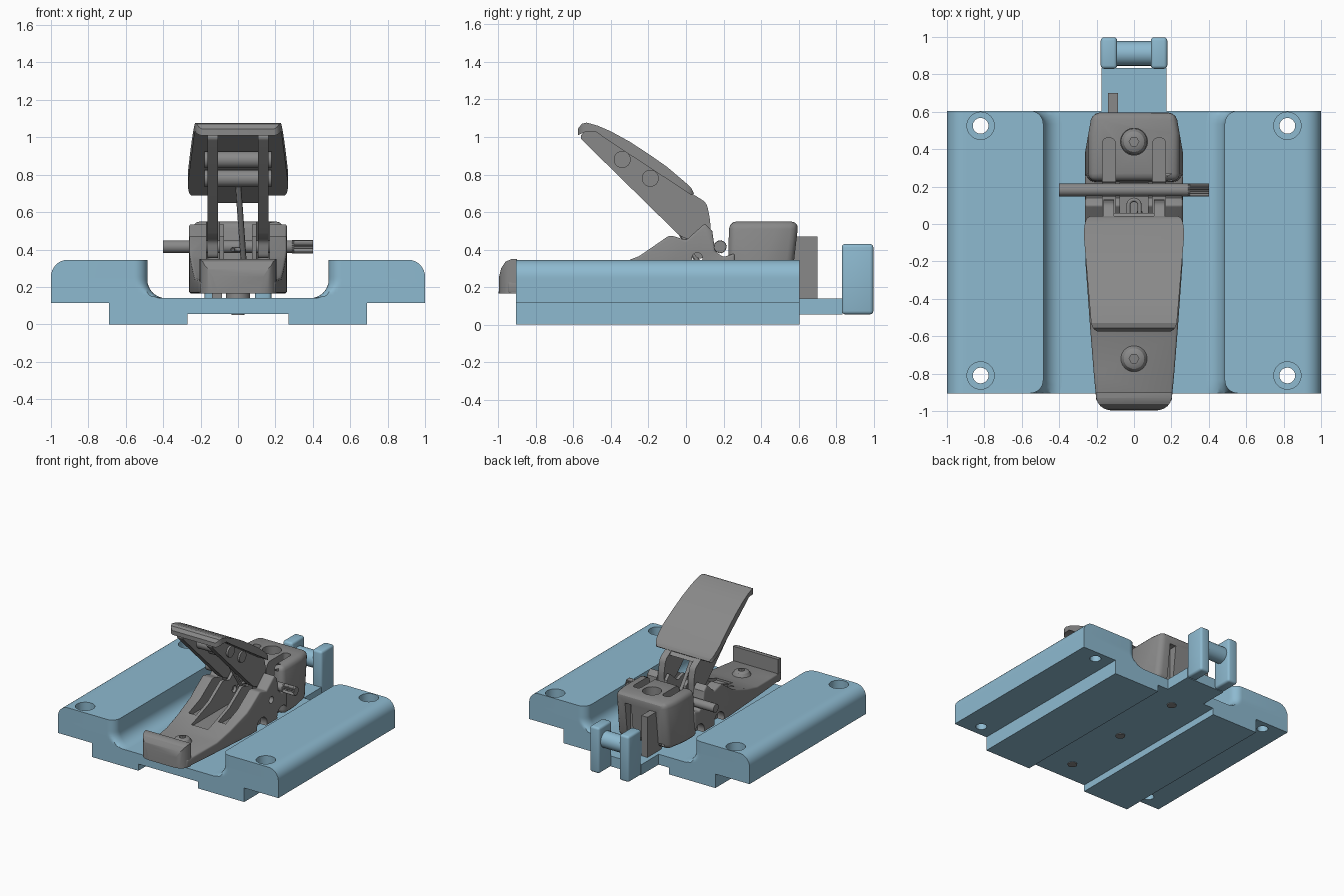
import bpy, bmesh, math
from mathutils import Vector

if "Cube" in bpy.data.objects:
    bpy.data.objects.remove(bpy.data.objects["Cube"])


def material(name, rgb):
    m = bpy.data.materials.new(name)
    m.use_nodes = True
    m.diffuse_color = (*rgb, 1)
    m.node_tree.nodes["Principled BSDF"].inputs["Base Color"].default_value = (*rgb, 1)
    return m


BLUE = material("pale blue", (0.27, 0.49, 0.63))
GREY = material("mid grey", (0.25, 0.25, 0.25))


def finish(bm, name, mat):
    bmesh.ops.recalc_face_normals(bm, faces=bm.faces)
    me = bpy.data.meshes.new(name)
    bm.to_mesh(me)
    bm.free()
    ob = bpy.data.objects.new(name, me)
    bpy.context.collection.objects.link(ob)
    me.materials.append(mat)
    return ob


def loft(name, loops, mat):
    bm = bmesh.new()
    rings = [[bm.verts.new(p) for p in loop] for loop in loops]
    n = len(rings[0])
    for a, b in zip(rings, rings[1:]):
        for i in range(n):
            j = (i + 1) % n
            bm.faces.new((a[i], a[j], b[j], b[i]))
    bm.faces.new(rings[0])
    bm.faces.new(rings[-1])
    bmesh.ops.remove_doubles(bm, verts=bm.verts, dist=1e-5)
    bmesh.ops.dissolve_degenerate(bm, edges=bm.edges, dist=1e-5)
    return finish(bm, name, mat)


def prism(name, pts, axis, a, b, mat):
    # extrude a 2D outline along one axis between a and b
    place = {"x": lambda u, v, w: (w, u, v), "y": lambda u, v, w: (u, w, v),
             "z": lambda u, v, w: (u, v, w)}[axis]
    return loft(name, [[place(u, v, w) for u, v in pts] for w in (a, b)], mat)


def box(name, x, y, z, mat):
    return prism(name, [(x[0], y[0]), (x[1], y[0]), (x[1], y[1]), (x[0], y[1])], "z", *z, mat)


def circle(cu, cv, r, n=32):
    return [(cu + r * math.cos(2 * math.pi * i / n), cv + r * math.sin(2 * math.pi * i / n))
            for i in range(n)]


def rounded(pts, radius, n=6):
    # round every corner of an outline with a short curve
    out = []
    for i, p in enumerate(pts):
        p, a, b = Vector(p), Vector(pts[i - 1]), Vector(pts[(i + 1) % len(pts)])
        r = min(radius, (a - p).length * 0.45, (b - p).length * 0.45)
        s, e = p + (a - p).normalized() * r, p + (b - p).normalized() * r
        for k in range(n + 1):
            t = k / n
            out.append(tuple(s * (1 - t) ** 2 + p * 2 * t * (1 - t) + e * t * t))
    return out


def mirrored(half):
    return half + [(-u, v) for u, v in reversed(half)]


def bake(ob):
    dg = bpy.context.evaluated_depsgraph_get()
    me = bpy.data.meshes.new_from_object(ob.evaluated_get(dg))
    ob.modifiers.clear()
    ob.data = me


def boolean(ob, tools, op="DIFFERENCE", keep=False):
    for t in tools:
        m = ob.modifiers.new("cut", "BOOLEAN")
        m.operation, m.object, m.solver = op, t, "EXACT"
        bake(ob)
        if not keep:
            bpy.data.objects.remove(t)
    return ob


def bevel(ob, width, angle=40):
    m = ob.modifiers.new("bevel", "BEVEL")
    m.width, m.segments, m.limit_method = width, 3, "ANGLE"
    m.angle_limit = math.radians(angle)
    bake(ob)
    return ob


# base plate and tail tab
BACK, FRONT = 0.605, -0.905
plate = prism("base_plate", mirrored([(0.27, 0.055), (0.27, 0), (0.69, 0), (0.69, 0.115),
                                      (1, 0.115), (1, 0.14)]), "y", FRONT, BACK, BLUE)
box("tail_tab", (-0.175, 0.175), (BACK, 0.835), (0.055, 0.14), BLUE)

# raised side rails with a cove toward the channel and a rounded outer edge
levels = []
for k in range(9):
    a = k / 8 * math.pi / 2
    levels.append((0.14 + 0.1 * (1 - math.cos(a)), 0.1 * (1 - math.sin(a)), 0))
for k in range(9):
    a = k / 8 * math.pi / 2
    levels.append((0.255 + 0.09 * math.sin(a), 0, 0.09 * (1 - math.cos(a))))
rails = []
for side, label in ((1, "left"), (-1, "right")):
    loops = []
    for z, flare, inset in levels:
        pts, r = [(side * (1 - inset), FRONT, z)], 0.07 + flare
        for cy, start in ((FRONT + 0.07, 1.5), (BACK - 0.07, 1.0)):
            for i in range(9):
                a = math.pi * (start - i / 16)
                y = min(BACK, max(FRONT, cy + r * math.sin(a)))
                pts.append((side * (0.555 + r * math.cos(a)), y, z))
        pts.append((side * (1 - inset), BACK, z))
        loops.append(pts)
    rails.append(loft(label + "_rail", loops, BLUE))

# counterbored mounting holes
for sx, rail in zip((1, -1), rails):
    for y in (0.525, -0.81):
        bore = prism("bore", circle(sx * 0.82, y, 0.042), "z", -0.1, 0.5, BLUE)
        boolean(plate, [bore], keep=True)
        boolean(rail, [bore, prism("sink", circle(sx * 0.82, y, 0.073), "z", 0.27, 0.5, BLUE)])

# tail uprights and cross pin
for s, label in ((1, "left"), (-1, "right")):
    x = sorted((s * 0.09, s * 0.178))
    bevel(box(label + "_upright", x, (0.83, 0.998), (0.055, 0.43), BLUE), 0.018)
prism("tail_pin", circle(0.912, 0.31, 0.066), "x", -0.1, 0.1, BLUE)

# clamp body: side outline crossed with plan outline
body = prism("clamp_body", [(-0.95, 0.165), (0.26, 0.165), (0.26, 0.38), (0.2, 0.36), (0.155, 0.39),
                            (0.14, 0.5), (0.1, 0.54), (0, 0.45), (-0.06, 0.47), (-0.09, 0.475),
                            (-0.25, 0.365), (-0.31, 0.342), (-0.45, 0.29), (-0.6, 0.25),
                            (-0.95, 0.23)], "x", -0.4, 0.4, GREY)
boolean(body, [prism("plan", mirrored([(0.2, -0.96), (0.215, -0.8), (0.235, -0.55), (0.26, -0.2),
                                       (0.262, 0.27)]), "z", 0, 1, GREY)], "INTERSECT")
bevel(body, 0.012)
boolean(body, [prism("groove", [(-0.5, 0.26), (0.3, 0.26), (0.3, 0.7), (-0.5, 0.7)],
                     "x", -0.075, 0.075, GREY),
               prism("pivot_hole", circle(0.06, 0.355, 0.028), "x", -0.4, 0.4, GREY)])
for s in (1, -1):
    x = sorted((s * 0.1, s * 0.168))
    boolean(body, [box("slot", x, (-0.4, 0.3), (0.28, 0.8), GREY)])
    for y in (0.2, -0.06):
        x = sorted((s * 0.2, s * 0.4))
        boolean(body, [prism("bite", circle(y, 0.19, 0.065), "x", *x, GREY)])

# toe lip
toe = prism("toe_lip", [(-0.9, 0.165), (-0.9, 0.35), (-0.93, 0.35), (-0.962, 0.335), (-0.985, 0.3),
                        (-0.995, 0.26), (-0.998, 0.165)], "x", -0.3, 0.3, GREY)
boolean(toe, [prism("plan", rounded([(-0.205, -0.998), (0.205, -0.998), (0.205, -0.7),
                                     (-0.205, -0.7)], 0.1), "z", 0, 1, GREY)], "INTERSECT")

# rear block with arm slots, screw well and rear grooves
block = prism("rear_block", [(0.22, 0.165), (0.555, 0.165), (0.6, 0.55), (0.23, 0.55)],
              "x", -0.4, 0.4, GREY)
boolean(block, [prism("front_outline", mirrored([(0.268, 0.1), (0.24, 0.6)]), "y", 0, 0.8, GREY),
                prism("plan", mirrored([(0.27, 0.2), (0.262, 0.38), (0.22, 0.62)]),
                      "z", 0, 1, GREY)], "INTERSECT")
bevel(block, 0.04)
boolean(block, [prism("well", circle(0, 0.44, 0.072), "z", 0.42, 0.7, GREY)])
for s in (1, -1):
    slot = rounded([(s * 0.1, 0.1), (s * 0.168, 0.1), (s * 0.168, 0.46), (s * 0.1, 0.46)], 0.034)
    boolean(block, [prism("slot", slot, "z", 0.3, 0.7, GREY),
                    box("groove", sorted((s * 0.085, s * 0.14)), (0.52, 0.7), (0.1, 0.47), GREY)])

# screws, bosses and underside screw ends
for y, z in ((0.44, 0.42), (-0.72, 0.235)):
    head = loft("screw_head", [[(u, v, z + h) for u, v in circle(0, y, r)]
                               for r, h in ((0.07, -0.02), (0.07, 0.01), (0.055, 0.035), (0.035, 0.045))], GREY)
    boolean(head, [prism("socket", circle(0, y, 0.026, 6), "z", z, z + 0.2, GREY)])
for y in (0.44, -0.16, -0.72):
    prism("boss", circle(0, y, 0.065), "z", 0.135, 0.2, GREY)
    prism("screw_end", circle(0, y, 0.036), "z", 0.049, 0.06, GREY)

# cross pin with knurled end
prism("cross_pin", circle(0.182, 0.415, 0.034), "x", -0.4, 0.3, GREY)
knurl = [(0.182 + r * math.cos(i * math.pi / 20), 0.415 + r * math.sin(i * math.pi / 20))
         for i in range(40) for r in [0.036 if i % 2 else 0.03]]
prism("pin_knurl", knurl, "x", 0.29, 0.4, GREY)

# lever arms
arm = rounded([(-0.57, 1.0), (-0.53, 1.04), (-0.46, 1.03), (0.03, 0.7), (0.11, 0.65), (0.13, 0.55),
               (0.13, 0.36), (0.05, 0.35), (0.03, 0.45), (-0.03, 0.47)], 0.03)
for s, label in ((1, "left"), (-1, "right")):
    prism(label + "_lever_arm", arm, "x", *sorted((s * 0.108, s * 0.162)), GREY)

# lever cover: lens-shaped side outline crossed with a tapered plan
cover = prism("lever_cover", [(-0.575, 1.01), (-0.575, 1.045), (-0.555, 1.07), (-0.53, 1.077),
                              (-0.47, 1.06), (-0.4, 1.03), (-0.3, 0.975), (-0.2, 0.91), (-0.1, 0.84),
                              (0, 0.755), (0.03, 0.725), (0.042, 0.7), (0.03, 0.69), (-0.42, 0.985),
                              (-0.48, 1.028), (-0.53, 1.03)], "x", -0.4, 0.4, GREY)
plan = rounded([(-0.225, -0.58), (0.225, -0.58), (0.27, -0.04), (0.255, 0.045), (-0.255, 0.045),
                (-0.27, -0.04)], 0.06)
boolean(cover, [prism("plan", plan, "z", 0, 2, GREY)], "INTERSECT")

# lever axles, web and pull rod
for y, z in ((-0.34, 0.88), (-0.19, 0.78)):
    prism("lever_axle", circle(y, z, 0.045), "x", -0.178, 0.178, GREY)
prism("lever_web", [(-0.12, 0.75), (0.02, 0.65), (0.06, 0.67), (-0.04, 0.75)],
      "x", -0.11, 0.11, GREY)
loft("pull_rod", [[(u, v, z) for u, v in circle(x, y, 0.016, 12)]
                  for x, y, z in ((0, -0.19, 0.76), (0.03, 0.06, 0.34))], GREY)
curve = bpy.data.curves.new("rod_hook", "CURVE")
curve.dimensions, curve.bevel_depth = "3D", 0.011
hook = curve.splines.new("POLY")
path = [(-0.03, 0.05)] + [(-0.03 * math.cos(a * math.pi / 8), 0.1 + 0.03 * math.sin(a * math.pi / 8))
                          for a in range(9)] + [(0.03, 0.05)]
hook.points.add(len(path) - 1)
for p, (x, y) in zip(hook.points, path):
    p.co = (x, y, 0.4, 1)
curve.materials.append(GREY)
bpy.context.collection.objects.link(bpy.data.objects.new("rod_hook", curve))

# smooth shading with sharp edges kept
bpy.ops.object.select_all(action="DESELECT")
for ob in bpy.context.scene.objects:
    if ob.type == "MESH":
        ob.select_set(True)
        bpy.context.view_layer.objects.active = ob
bpy.ops.object.shade_smooth_by_angle(angle=math.radians(30))
